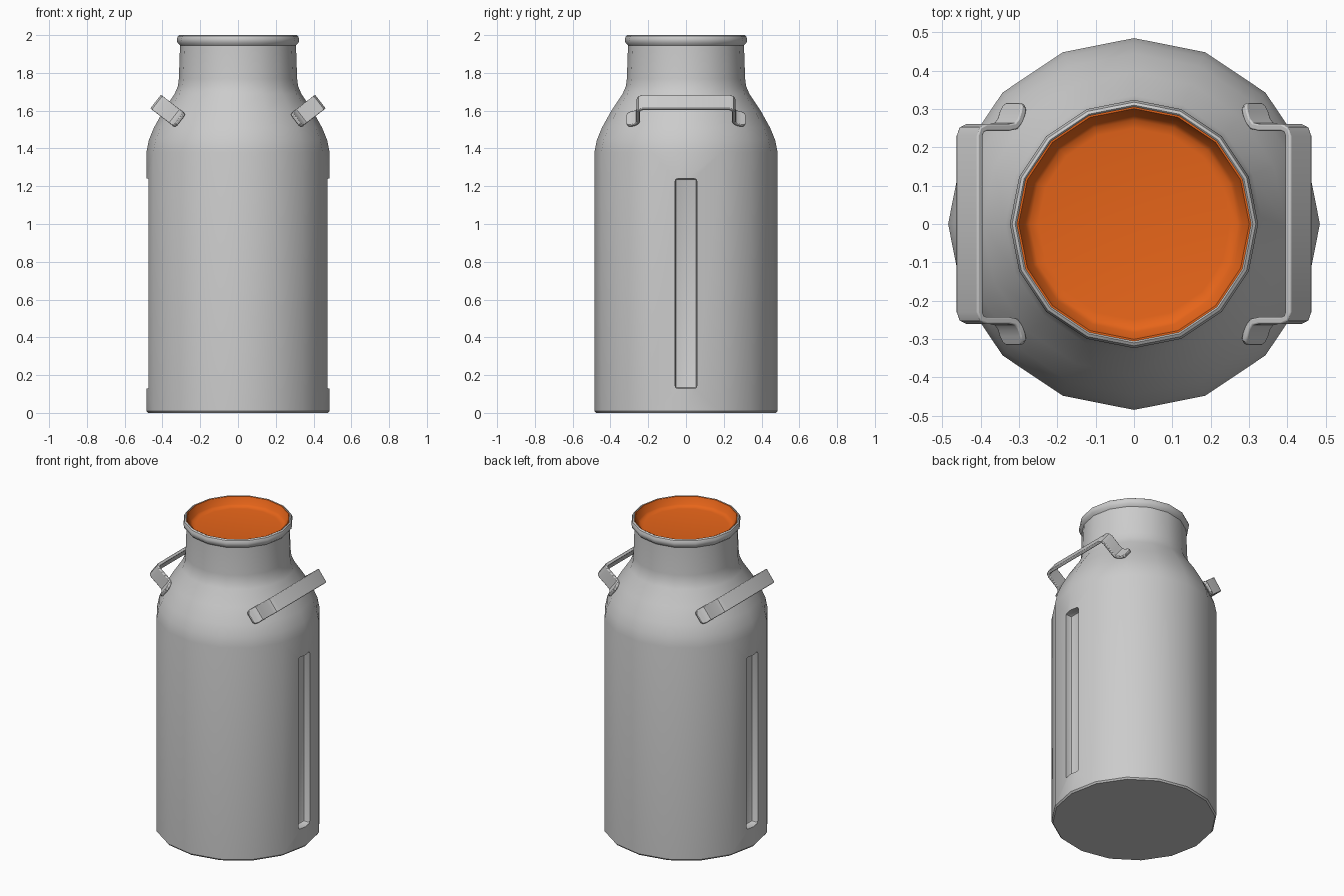
import bpy, bmesh, math
from mathutils import Vector

if "Cube" in bpy.data.objects:
    bpy.data.objects.remove(bpy.data.objects["Cube"])

SIDES = 16


def add_object(name, bm):
    bmesh.ops.recalc_face_normals(bm, faces=bm.faces)
    mesh = bpy.data.meshes.new(name)
    bm.to_mesh(mesh)
    bm.free()
    ob = bpy.data.objects.new(name, mesh)
    bpy.context.collection.objects.link(ob)
    return ob


def smooth(ob, angle=35):
    bpy.ops.object.select_all(action='DESELECT')
    ob.select_set(True)
    bpy.context.view_layer.objects.active = ob
    bpy.ops.object.shade_smooth_by_angle(angle=math.radians(angle))


def lathe(name, profile):
    """Revolve an (r, z) profile and cap both ends."""
    bm = bmesh.new()
    rings = []
    for r, z in profile:
        rings.append([bm.verts.new((r * math.cos(i * math.tau / SIDES),
                                    r * math.sin(i * math.tau / SIDES), z))
                      for i in range(SIDES)])
    for a, b in zip(rings, rings[1:]):
        for i in range(SIDES):
            j = (i + 1) % SIDES
            bm.faces.new((a[i], a[j], b[j], b[i]))
    bm.faces.new(rings[0])
    bm.faces.new(rings[-1])
    return add_object(name, bm)


# Can body with shoulder, neck and rolled rim
body = lathe("can_body", [
    (0.477, 0), (0.485, 0.01), (0.485, 1.38), (0.472, 1.445), (0.445, 1.51),
    (0.395, 1.60), (0.335, 1.69), (0.318, 1.73), (0.313, 1.77), (0.307, 1.945),
    (0.321, 1.96), (0.324, 1.98), (0.318, 1.995), (0.31, 2.0), (0.304, 1.995),
    (0.285, 1.925)])

# Tall recessed slots on both sides
for side in (-1, 1):
    bm = bmesh.new()
    bmesh.ops.create_cube(bm, size=1)
    for v in bm.verts:
        v.co = Vector((side * 0.53 + v.co.x * 0.2, v.co.y * 0.114,
                       0.685 + v.co.z * 1.11))
    bmesh.ops.bevel(bm, geom=list(bm.edges), offset=0.012, segments=2,
                    affect='EDGES', profile=0.5)
    cutter = add_object("slot_cutter", bm)
    cutter.hide_render = True
    mod = body.modifiers.new("slot", 'BOOLEAN')
    mod.object = cutter
    mod.solver = 'EXACT'
    bpy.context.view_layer.objects.active = body
    bpy.ops.object.modifier_apply(modifier=mod.name)
    bpy.data.objects.remove(cutter)
smooth(body)

# Orange dished lid set inside the rim
lid = lathe("lid", [(0.295, 1.935), (0.306, 1.998), (0.301, 1.998),
                    (0.283, 1.955), (0.272, 1.945), (0.25, 1.941)])
orange = bpy.data.materials.new("orange")
orange.diffuse_color = (0.8, 0.13, 0.01, 1)
orange.use_nodes = True
orange.node_tree.nodes["Principled BSDF"].inputs["Base Color"].default_value = orange.diffuse_color
lid.data.materials.append(orange)
smooth(lid)

# Flat strap handles: half path as (outward, y, half width), then mirrored
HALF = [(-0.004, 0.314, 0.028), (0.0, 0.305, 0.042), (0.006, 0.29, 0.046),
        (0.014, 0.27, 0.046), (0.028, 0.256, 0.046), (0.05, 0.252, 0.046),
        (0.125, 0.252, 0.046), (0.141, 0.246, 0.046), (0.148, 0.23, 0.046)]
PATH = HALF + [(s, -y, w) for s, y, w in reversed(HALF)]
THICK = 0.018


def handle(name, side):
    out = Vector((0.79, 0, 0.613))
    across = Vector((0.613, 0, -0.79))
    base = Vector((0.312, 0, 1.552))
    bm = bmesh.new()
    rings = []
    for i, (s, y, w) in enumerate(PATH):
        a, b = PATH[max(i - 1, 0)], PATH[min(i + 1, len(PATH) - 1)]
        tangent = Vector((b[0] - a[0], b[1] - a[1])).normalized()
        n = Vector((-tangent.y, tangent.x)) * THICK / 2
        ring = []
        for k, e in ((1, 1), (1, -1), (-1, -1), (-1, 1)):
            p = base + out * (s + n.x * k) + across * (w * e)
            ring.append(bm.verts.new((side * p.x, y + n.y * k, p.z)))
        rings.append(ring)
    for a, b in zip(rings, rings[1:]):
        for i in range(4):
            j = (i + 1) % 4
            bm.faces.new((a[i], a[j], b[j], b[i]))
    bm.faces.new(rings[0])
    bm.faces.new(rings[-1])
    ob = add_object(name, bm)
    bev = ob.modifiers.new("soft_edges", 'BEVEL')
    bev.width = 0.004
    bev.segments = 2
    bev.angle_limit = math.radians(50)
    smooth(ob)


handle("right_handle", 1)
handle("left_handle", -1)
